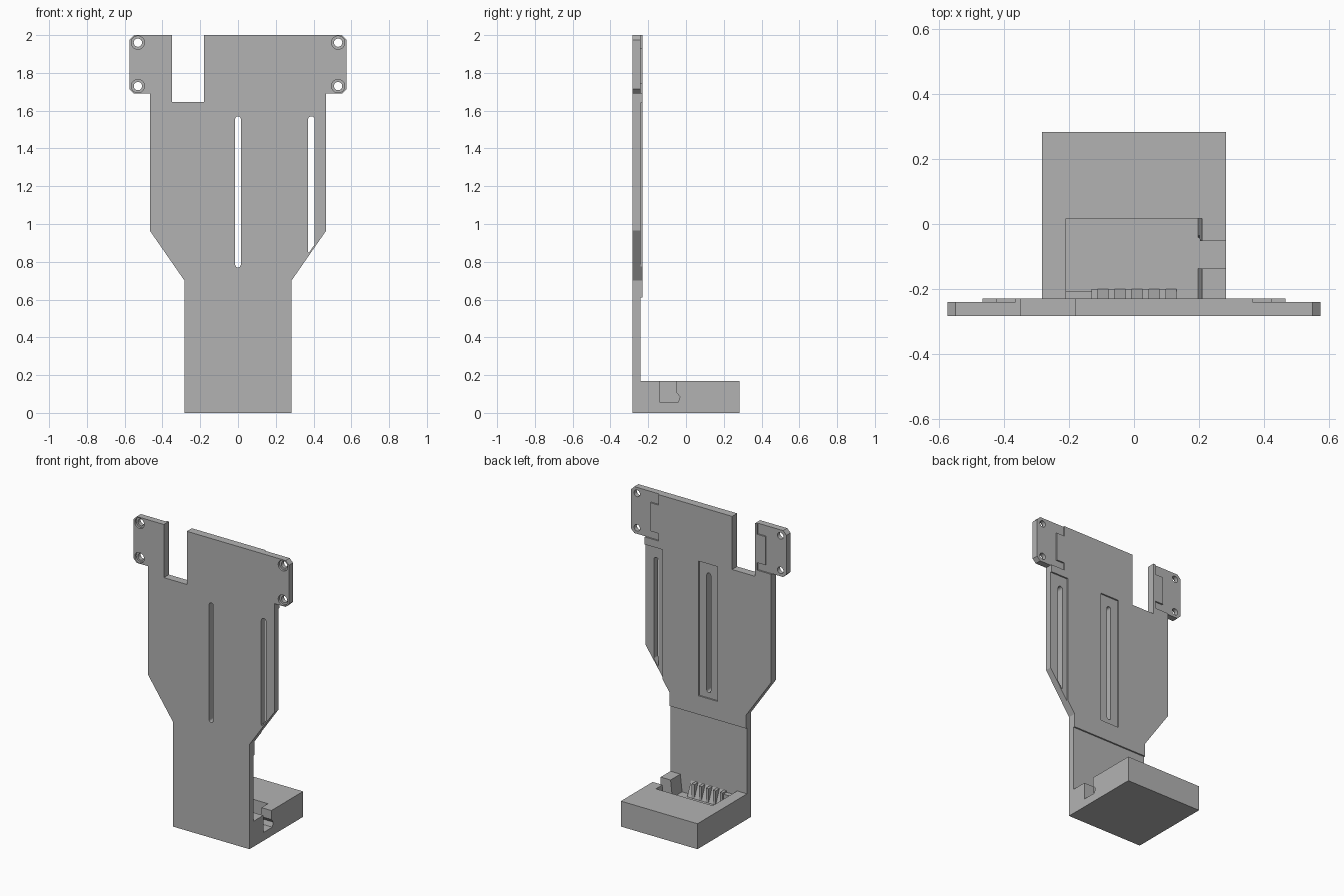
import bpy, bmesh, math
from mathutils import Vector

cube = bpy.data.objects.get("Cube")
if cube:
    bpy.data.objects.remove(cube, do_unlink=True)

grey = bpy.data.materials.new("plain grey")
grey.use_nodes = True
COLOUR = (0.45, 0.45, 0.45, 1)
grey.diffuse_color = COLOUR
grey.node_tree.nodes["Principled BSDF"].inputs["Base Color"].default_value = COLOUR

FRONT, BACK, RECESS = -0.283, -0.23, -0.24
AXES = {  # maps outline (u, v) and depth d to x, y, z
    "x": lambda u, v, d: (d, u, v),
    "y": lambda u, v, d: (u, d, v),
    "z": lambda u, v, d: (u, v, d),
}


def prism(name, outline, lo, hi, axis="y"):
    """Extrude a closed outline along an axis."""
    bm = bmesh.new()
    place = AXES[axis]
    base = bm.faces.new([bm.verts.new(place(u, v, lo)) for u, v in outline])
    ext = bmesh.ops.extrude_face_region(bm, geom=[base])
    shift = Vector(place(0, 0, hi - lo))
    bmesh.ops.translate(bm, vec=shift,
                        verts=[g for g in ext["geom"] if isinstance(g, bmesh.types.BMVert)])
    bmesh.ops.recalc_face_normals(bm, faces=bm.faces)
    mesh = bpy.data.meshes.new(name)
    bm.to_mesh(mesh)
    bm.free()
    mesh.materials.append(grey)
    obj = bpy.data.objects.new(name, mesh)
    bpy.context.collection.objects.link(obj)
    return obj


def rect(u0, u1, v0, v1):
    return [(u0, v0), (u1, v0), (u1, v1), (u0, v1)]


def box(name, x0, x1, y0, y1, z0, z1):
    return prism(name, rect(x0, x1, z0, z1), y0, y1)


def arc(u, v, r, a0, a1, n):
    return [(u + r * math.cos(math.radians(a0 + (a1 - a0) * i / n)),
             v + r * math.sin(math.radians(a0 + (a1 - a0) * i / n))) for i in range(n + 1)]


def combine(target, tool, operation="DIFFERENCE"):
    """Apply a boolean and drop the helper."""
    mod = target.modifiers.new("boolean", "BOOLEAN")
    mod.operation, mod.solver, mod.object = operation, "EXACT", tool
    bpy.ops.object.select_all(action="DESELECT")
    bpy.context.view_layer.objects.active = target
    target.select_set(True)
    bpy.ops.object.modifier_apply(modifier=mod.name)
    bpy.data.objects.remove(tool, do_unlink=True)


# Back plate with chamfered ears, notch and tapered waist
c = 0.025
ear_r = [(0.467, 1.69), (0.575 - c, 1.69), (0.575, 1.69 + c), (0.575, 2 - c), (0.575 - c, 2)]
ear_l = [(-x, z) for x, z in reversed(ear_r)]
notch = [(-0.18, 2), (-0.18, 1.645), (-0.35, 1.645), (-0.35, 2)]
plate = prism("back_plate",
              [(-0.283, 0), (0.283, 0), (0.283, 0.7), (0.467, 0.965)] + ear_r + notch + ear_l
              + [(-0.467, 0.965), (-0.283, 0.7)], FRONT, BACK)

# Thinner lower wall
combine(plate, box("cutter", -0.4, 0.4, RECESS, 0, -0.1, 0.61))

# Stepped relief behind each ear
relief = [(0.365, 2.1), (0.365, 1.93), (0.425, 1.93), (0.425, 1.74), (0.365, 1.74),
          (0.365, 1.69), (0.7, 1.69), (0.7, 2.1)]
for side in (1, -1):
    combine(plate, prism("cutter", [(side * x, z) for x, z in relief], RECESS, 0))

# Shallow recesses around the slots
combine(plate, box("cutter", -0.07, 0.07, RECESS, 0, 0.735, 1.635))
combine(plate, box("cutter", 0.335, 0.6, RECESS, 0, 0.65, 1.64))

# Through slots: one central, one following the taper
combine(plate, prism("cutter", arc(0, 1.555, 0.015, 0, 180, 8) + arc(0, 0.785, 0.015, 180, 360, 8),
                     -0.5, 0))
combine(plate, prism("cutter", arc(0.388, 1.552, 0.018, 0, 180, 8)
                     + [(0.37, 0.855), (0.376, 0.848), (0.406, 0.892)], -0.5, 0))

# Countersunk screw holes
for x in (-0.53, 0.53):
    for z in (1.73, 1.96):
        combine(plate, prism("cutter", arc(x, z, 0.022, 0, 345, 23), -0.5, 0))
        combine(plate, prism("cutter", arc(x, z, 0.035, 0, 345, 23), -0.5, FRONT + 0.015))

# Base block with open pocket, its +x wall leaning inward
base = box("base_block", -0.283, 0.283, FRONT, 0.283, 0, 0.17)
combine(base, prism("cutter", [(-0.21, 0.055), (0.197, 0.055), (0.21, 0.17), (0.21, 0.2), (-0.21, 0.2)],
                    RECESS, 0.017))

# Cable notch through the side wall
combine(base, prism("cutter", [(-0.137, 0.055), (-0.042, 0.055), (-0.032, 0.085), (-0.052, 0.11),
                               (-0.052, 0.3), (-0.137, 0.3)], 0.18, 0.4, "x"))

# Merge plate and base into one solid
combine(plate, base, "UNION")
plate.name = "mounting_bracket"

# Corner ledge in the pocket
prism("corner_ledge", [(-0.21, RECESS), (-0.13, RECESS), (-0.13, -0.207), (-0.21, -0.207)],
      0.055, 0.14, "z")

# Ribbed contact strip: upright ribs with steep ramps between them
pitch, gap, start = 0.0525, 0.033, -0.112
ramp = [(RECESS, 0.055), (-0.2, 0.055), (RECESS, 0.15)]
for i in range(5):
    x = start + i * pitch
    box(f"strip_rib_{i + 1}", x - pitch + gap, x, RECESS, -0.2, 0.055, 0.15)
    prism(f"strip_ramp_{i + 1}", ramp, x, x + gap, "x")

# Keep hard edges crisp and hole walls smooth
bpy.ops.object.select_all(action="DESELECT")
bpy.context.view_layer.objects.active = plate
plate.select_set(True)
bpy.ops.object.shade_smooth_by_angle(angle=math.radians(25))
